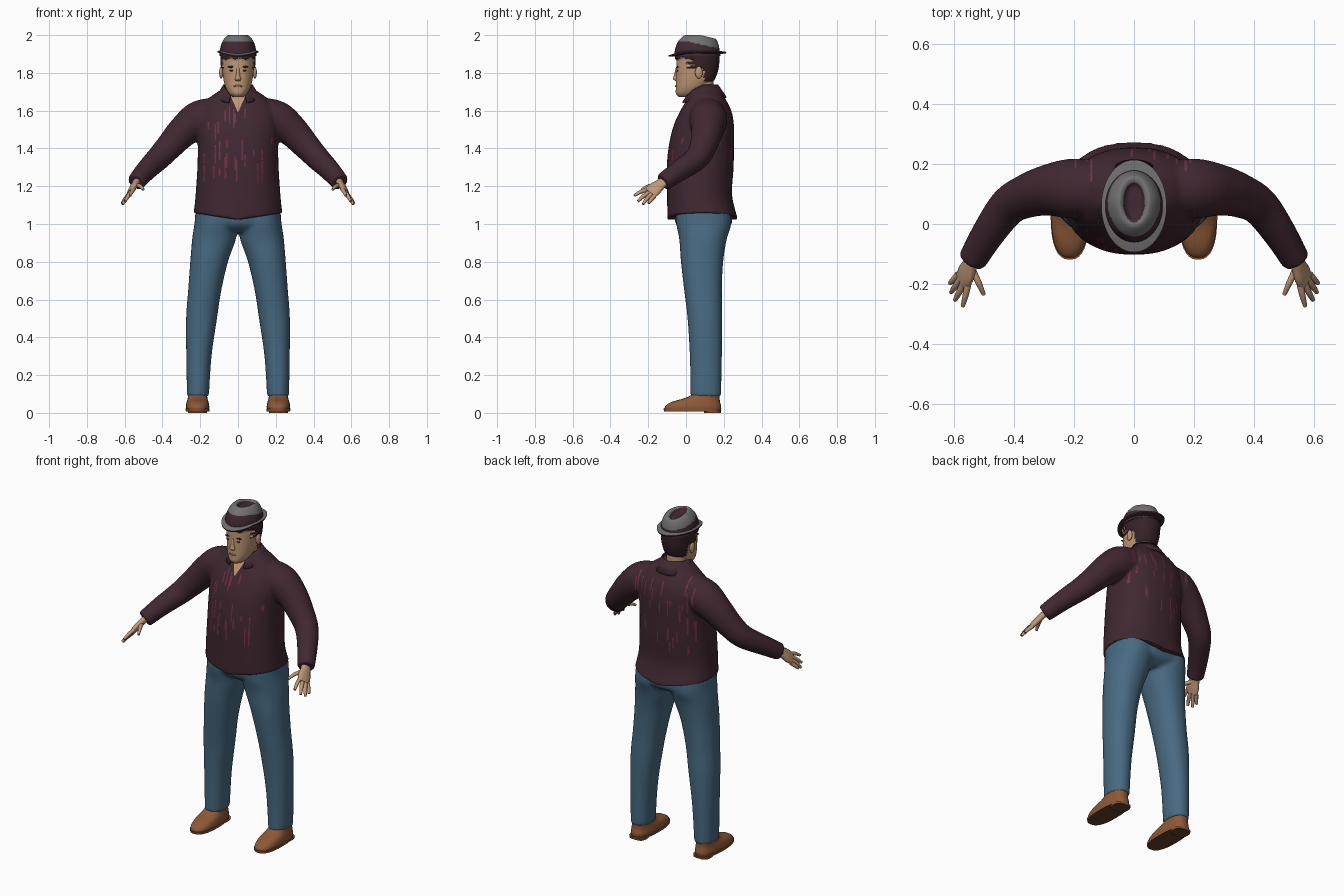
import bpy, bmesh, math, random
from mathutils import Vector

cube = bpy.data.objects.get("Cube")
if cube:
    bpy.data.objects.remove(cube)
random.seed(4)


def material(name, r, g, b):
    m = bpy.data.materials.new(name)
    m.use_nodes = True
    m.diffuse_color = (r, g, b, 1)
    bsdf = next(n for n in m.node_tree.nodes if n.type == 'BSDF_PRINCIPLED')
    bsdf.inputs["Base Color"].default_value = (r, g, b, 1)
    bsdf.inputs["Roughness"].default_value = 0.8
    return m


MAROON = material("dark maroon", .052, .021, .031)
RED = material("wine red", .17, .03, .06)
DENIM = material("denim blue", .065, .145, .225)
SKIN = material("skin", .52, .31, .18)
LEATHER = material("brown leather", .27, .10, .038)
SOLE = material("dark sole", .12, .05, .025)
GREY = material("hat grey", .17, .165, .17)
DARK = material("dark hair", .035, .016, .02)
LIP = material("lip", .33, .15, .10)


def spline(rows, n):
    """Catmull-Rom interpolation of equal-length tuples."""
    out = []
    for i in range(len(rows) - 1):
        p = [rows[max(i - 1, 0)], rows[i], rows[i + 1], rows[min(i + 2, len(rows) - 1)]]
        for k in range(n):
            t = k / n
            out.append([b + .5 * t * (c - a + t * (2 * a - 5 * b + 4 * c - d + t * (3 * (b - c) + d - a)))
                        for a, b, c, d in zip(*p)])
    return out + [list(rows[-1])]


def loft(bm, rows, seg=32, n=4, power=2.0, side=None):
    """Skin (x, y, z, rx, ry) rings; flat rings, or along the path if side is given."""
    rows = spline(rows, n)
    rings = []
    for i, (x, y, z, rx, ry) in enumerate(rows):
        u, v = Vector((1, 0, 0)), Vector((0, 1, 0))
        if side:
            t = Vector(rows[min(i + 1, len(rows) - 1)][:3]) - Vector(rows[max(i - 1, 0)][:3])
            v = t.cross(Vector(side)).normalized()
            u = v.cross(t).normalized()
        ring = []
        for k in range(seg):
            a = math.tau * k / seg
            c, s = math.cos(a), math.sin(a)
            e = 2 / power
            ring.append(bm.verts.new(Vector((x, y, z)) + u * rx * math.copysign(abs(c) ** e, c)
                                     + v * ry * math.copysign(abs(s) ** e, s)))
        rings.append(ring)
    for a, b in zip(rings, rings[1:]):
        for k in range(seg):
            j = (k + 1) % seg
            bm.faces.new((a[k], a[j], b[j], b[k]))
    bm.faces.new(rings[0][::-1])
    bm.faces.new(rings[-1])


def flat(rows, x=0):
    """Rows of (y, z, rx, ry) centred at x."""
    return [(x, *r) for r in rows]


def finish(bm, name, mats, rule=None, voxel=0, angle=45):
    bmesh.ops.recalc_face_normals(bm, faces=bm.faces)
    mesh = bpy.data.meshes.new(name)
    bm.to_mesh(mesh)
    bm.free()
    ob = bpy.data.objects.new(name, mesh)
    bpy.context.collection.objects.link(ob)
    bpy.ops.object.select_all(action='DESELECT')
    ob.select_set(True)
    bpy.context.view_layer.objects.active = ob
    if voxel:
        rm = ob.modifiers.new("fuse", 'REMESH')
        rm.mode, rm.voxel_size = 'VOXEL', voxel
        sm = ob.modifiers.new("soften", 'SMOOTH')
        sm.factor, sm.iterations = .5, 8
        for m in (rm.name, sm.name):
            bpy.ops.object.modifier_apply(modifier=m)
    ob.data.materials.clear()
    for m in mats:
        ob.data.materials.append(m)
    if rule:
        for p in ob.data.polygons:
            p.material_index = rule(p.center, p.normal)
    bpy.ops.object.shade_smooth_by_angle(angle=math.radians(angle))
    return ob


def ball(bm, centre, size):
    g = bmesh.ops.create_uvsphere(bm, u_segments=16, v_segments=10, radius=1)
    for v in g["verts"]:
        v.co = Vector(centre) + Vector([a * b for a, b in zip(v.co, size)])


# Shirt: torso and sleeves fused together
bm = bmesh.new()
loft(bm, flat([(.088, 1.04, .235, .187), (.072, 1.15, .225, .172), (.075, 1.3, .215, .177),
               (.082, 1.42, .213, .172), (.094, 1.52, .215, .16), (.105, 1.6, .205, .135),
               (.107, 1.665, .155, .1), (.095, 1.715, .085, .078)]), 48, 5, 2.3)
for s in (1, -1):
    loft(bm, [(s * x, y, z, r, r) for x, y, z, r in
              [(.13, .115, 1.575, .095), (.21, .118, 1.55, .1), (.29, .112, 1.49, .085),
               (.36, .092, 1.415, .073), (.42, .058, 1.35, .065), (.485, -.03, 1.285, .056),
               (.54, -.122, 1.222, .048)]], 24, 4, 2, (0, 0, 1))
shirt = finish(bm, "shirt", [MAROON, RED, SKIN], voxel=.0075)

# Wavy hem, neck opening cut as a clean V, and short red woven streaks
bm = bmesh.new()
bm.from_mesh(shirt.data)
for v in bm.verts:
    if v.co.z < 1.12:
        v.co.z -= (1.12 - v.co.z) / .08 * .018 * (1 - 2 * abs(v.co.x) / .235)
for s in (1, -1):
    zone = [f for f in bm.faces if f.calc_center_median().z > 1.57 and f.calc_center_median().y < .06]
    geom = zone + list({e for f in zone for e in f.edges}) + list({v for f in zone for v in f.verts})
    bmesh.ops.bisect_plane(bm, geom=geom, plane_co=(0, 0, 1.59), plane_no=(s, 0, -.45))
streaks = [(random.randint(-26, 26), random.choice((-1, 1)), random.uniform(1.25, 1.64),
            random.uniform(.015, .06)) for i in range(60)]
for f in bm.faces:
    c = f.calc_center_median()
    if c.z > 1.59 and c.y < .06 and abs(c.x) < .45 * (c.z - 1.59):
        f.material_index = 2
    elif abs(c.x) < .2 and any(round(c.x / .0075) == k and (c.y - .09) * s > 0 and abs(c.z - z) < h
                               for k, s, z, h in streaks):
        f.material_index = 1
bm.to_mesh(shirt.data)
bm.free()

# Collar: flared band, open at the front
bm = bmesh.new()
prev = None
for i in range(41):
    a = math.radians(-155 + 310 * i / 40)
    front = max(0, -math.cos(a))
    pair = [bm.verts.new((math.sin(a) * r, .092 + math.cos(a) * r * k, z - front * d))
            for r, k, z, d in ((.078, 1, 1.738, .035), (.118, 1.05, 1.672, .03))]
    if prev:
        bm.faces.new((prev[0], pair[0], pair[1], prev[1]))
    prev = pair
collar = finish(bm, "collar", [MAROON])
collar.modifiers.new("thickness", 'SOLIDIFY').thickness = .008

# Jeans
bm = bmesh.new()
loft(bm, flat([(.09, .955, .19, .09), (.094, 1.0, .224, .148), (.088, 1.09, .222, .152)]), 40, 4, 2.4)
for s in (1, -1):
    loft(bm, [(s * r[0], *r[1:]) for r in
              [(.212, .105, .085, .058, .081), (.207, .105, .3, .067, .085), (.193, .1, .5, .082, .092),
               (.176, .09, .65, .088, .1), (.153, .085, .8, .1, .112), (.127, .09, .92, .116, .126),
               (.117, .094, 1.0, .114, .146), (.113, .09, 1.08, .112, .146)]], 32, 4, 2.2)
finish(bm, "jeans", [DENIM], voxel=.009)

# Shoes, soles and heels
for s, label in ((1, "left"), (-1, "right")):
    bm = bmesh.new()
    loft(bm, flat([(.036, .014, .06, .148), (.038, .035, .062, .148), (.052, .058, .058, .128),
                   (.085, .078, .052, .093), (.107, .1, .05, .072), (.108, .12, .045, .068)], s * .214), 32, 4, 2.5)
    finish(bm, label + "_shoe", [LEATHER])
    bm = bmesh.new()
    loft(bm, flat([(.034, .008, .062, .15), (.034, .022, .064, .153)], s * .214), 32, 1, 2.5)
    loft(bm, flat([(.14, 0, .05, .045), (.14, .012, .052, .047)], s * .214), 24, 1, 3)
    finish(bm, label + "_sole", [LEATHER, SOLE], lambda c, n: int(n.z < -.5))

# Hands
for s, label in ((1, "left"), (-1, "right")):
    bm = bmesh.new()
    side = (s * .4, .75, -.5)
    loft(bm, [(s * x, *r) for x, *r in
              [(.528, -.1, 1.235, .026, .02), (.545, -.133, 1.212, .03, .018), (.56, -.167, 1.185, .04, .017),
               (.572, -.19, 1.163, .038, .013)]], 16, 3, 2.3, side)
    fingers = [((.553, -.198, 1.185), (.562, -.24, 1.17), (.571, -.274, 1.15)),
               ((.567, -.195, 1.168), (.583, -.228, 1.145), (.597, -.254, 1.12)),
               ((.578, -.183, 1.157), (.597, -.21, 1.13), (.61, -.228, 1.104)),
               ((.585, -.168, 1.147), (.601, -.185, 1.128), (.614, -.198, 1.11)),
               ((.54, -.15, 1.205), (.517, -.198, 1.2), (.501, -.235, 1.182))]
    for path in fingers:
        loft(bm, [(s * x, y, z, r, r) for (x, y, z), r in zip(path, (.012, .0105, .007))], 10, 3, 2, side)
    finish(bm, label + "_hand", [SKIN])

# Neck and head, hair coloured by region
bm = bmesh.new()
loft(bm, flat([(.088, 1.62, .06, .062), (.085, 1.7, .058, .06), (.08, 1.79, .06, .065)]), 32, 3)
finish(bm, "neck", [SKIN])


def is_hair(c, n=None):
    nape = c.y > .095 and c.z > 1.755
    temple = c.y > .02 + .02 * math.sin(c.z * 250) and c.z > 1.825
    return int(nape or temple or c.z > 1.875 + .006 * math.sin(c.x * 120))


bm = bmesh.new()
loft(bm, flat([(.002, 1.672, .026, .04), (.014, 1.69, .048, .067), (.027, 1.72, .065, .081),
               (.045, 1.76, .076, .098), (.055, 1.81, .083, .107), (.059, 1.86, .086, .11),
               (.059, 1.91, .084, .108), (.058, 1.95, .06, .08)]), 64, 7, 2.15)
for v in bm.verts:
    if is_hair(v.co):
        v.co += Vector((v.co.x, v.co.y - .058, 0)) * .07
finish(bm, "head", [SKIN, DARK], is_hair)

# Facial features
bm = bmesh.new()
loft(bm, flat([(-.048, 1.757, .012, .008), (-.052, 1.768, .017, .017), (-.051, 1.785, .011, .013),
               (-.047, 1.825, .008, .008)]), 16, 3)
for s in (1, -1):
    ball(bm, (s * .089, .068, 1.802), (.011, .02, .032))
finish(bm, "nose_and_ears", [SKIN])
bm = bmesh.new()
for s in (1, -1):
    ball(bm, (s * .034, -.0445, 1.812), (.012, .004, .004))
    ball(bm, (s * .036, -.0445, 1.832), (.02, .0045, .005))
finish(bm, "eyes_and_brows", [DARK])
bm = bmesh.new()
ball(bm, (0, -.0535, 1.73), (.025, .0045, .006))
finish(bm, "mouth", [LIP])

# Hat: brim with grey top, creased crown with a grey rim
bm = bmesh.new()
loft(bm, flat([(.06, 1.892, .09, .118), (.06, 1.895, .108, .152), (.06, 1.902, .109, .154),
               (.06, 1.91, .09, .118)]), 64, 1)
for v in bm.verts:
    v.co.z += 1.2 * v.co.x ** 2 - max(0, -v.co.y) * .1 + max(0, v.co.y - .1) * .08
finish(bm, "hat_brim", [MAROON, GREY], lambda c, n: int(n.z > .3), angle=30)
bm = bmesh.new()
loft(bm, flat([(.06, 1.89, .097, .122), (.06, 1.925, .095, .118), (.064, 1.96, .085, .109),
               (.07, 1.985, .07, .096), (.075, 1.999, .053, .082), (.077, 1.995, .04, .066),
               (.075, 1.978, .026, .05), (.075, 1.973, .01, .02)]), 64, 6)
for v in bm.verts:
    if v.co.z > 1.9:
        v.co.z -= max(0, v.co.y - .08) * .25 * (v.co.z - 1.9) / .1


def crown_rule(c, n):
    crease = math.hypot(c.x / .036, (c.y - .072) / .066) < 1
    return int(not crease and c.z > 1.967 - .22 * max(0, c.y))


finish(bm, "hat_crown", [MAROON, GREY], crown_rule)
